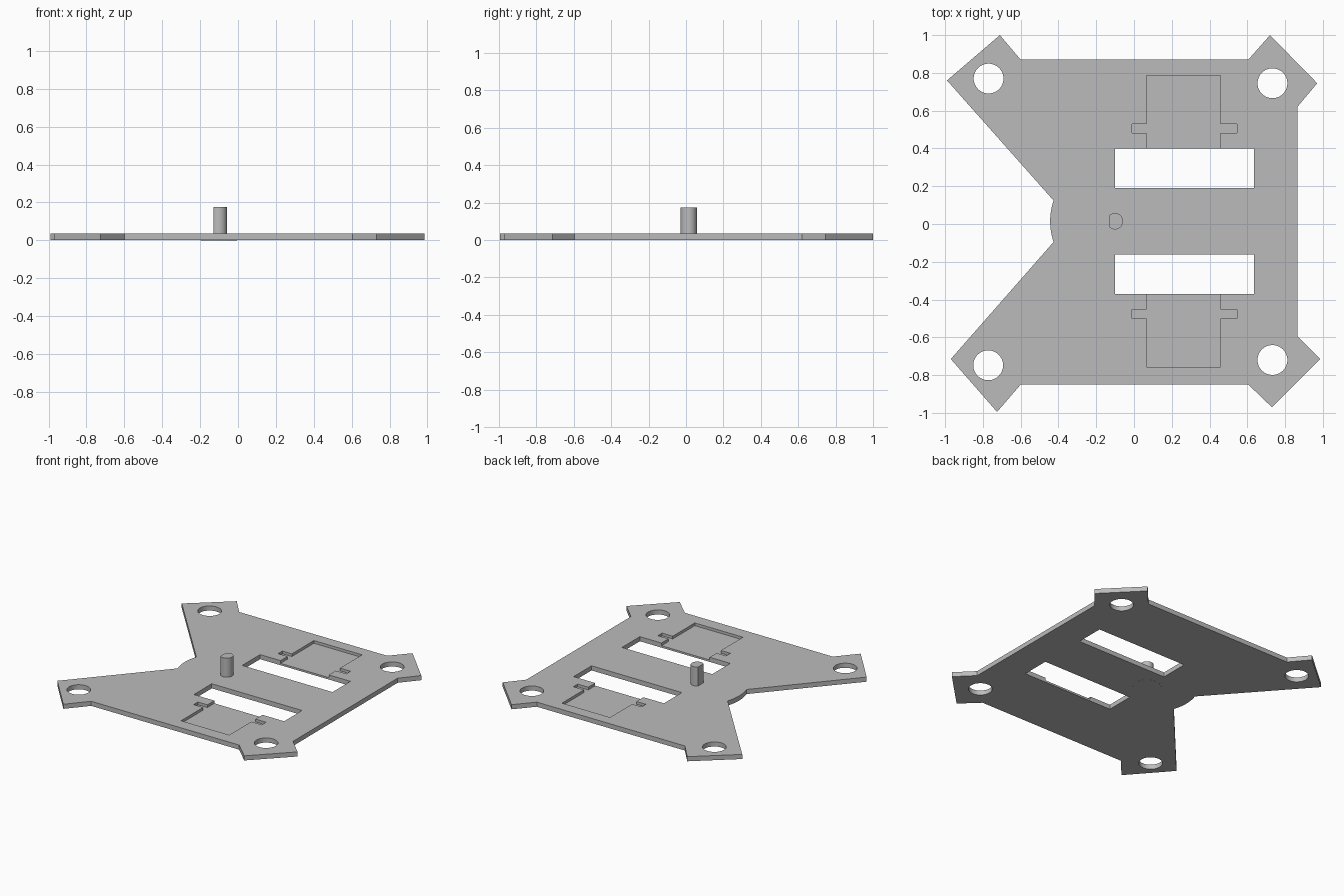
import bpy
import bmesh
from math import pi, cos, sin, acos, atan2

if "Cube" in bpy.data.objects:
    bpy.data.objects.remove(bpy.data.objects["Cube"], do_unlink=True)

THICK = 0.035
MID_Y = 0.0145          # mirror line of the slots and pockets
PEG_X, PEG_R = -0.101, 0.043

grey = bpy.data.materials.new("plain grey")
grey.use_nodes = True
grey.diffuse_color = (0.5, 0.5, 0.5, 1)
grey.node_tree.nodes["Principled BSDF"].inputs["Base Color"].default_value = (0.5, 0.5, 0.5, 1)


def arc(cx, cy, r, start, end, steps):
    """Points along an arc, both ends included."""
    angles = [start + (end - start) * i / steps for i in range(steps + 1)]
    return [(cx + r * cos(a), cy + r * sin(a)) for a in angles]


def prism(name, outline, z0, z1):
    """Upright solid with the given plan outline."""
    bm = bmesh.new()
    base = bm.faces.new([bm.verts.new((x, y, z0)) for x, y in outline])
    top = bmesh.ops.extrude_face_region(bm, geom=[base])["geom"]
    verts = [v for v in top if isinstance(v, bmesh.types.BMVert)]
    bmesh.ops.translate(bm, vec=(0, 0, z1 - z0), verts=verts)
    bmesh.ops.recalc_face_normals(bm, faces=bm.faces[:])
    mesh = bpy.data.meshes.new(name)
    bm.to_mesh(mesh)
    bm.free()
    mesh.materials.append(grey)
    obj = bpy.data.objects.new(name, mesh)
    bpy.context.collection.objects.link(obj)
    return obj


def activate(obj):
    bpy.ops.object.select_all(action='DESELECT')
    obj.select_set(True)
    bpy.context.view_layer.objects.active = obj


def cut(target, outline, z0, z1):
    """Cut a prism out of the target."""
    cutter = prism("cutter", outline, z0, z1)
    cutter.hide_render = True
    mod = target.modifiers.new("cut", 'BOOLEAN')
    mod.operation = 'DIFFERENCE'
    mod.solver = 'EXACT'
    mod.object = cutter
    activate(target)
    bpy.ops.object.modifier_apply(modifier=mod.name)
    bpy.data.objects.remove(cutter, do_unlink=True)


def smooth(obj):
    activate(obj)
    bpy.ops.object.shade_smooth_by_angle(angle=pi / 6)


# Base plate: four pointed corners and a deep notch ending in an arc
rim = atan2(0.11, -0.325)
notch = arc(PEG_X, MID_Y, 0.343, 2 * pi - rim, rim, 12)
outline = [
    (-0.99, 0.76), (-0.71, 1.0), (-0.6, 0.87), (0.605, 0.87),
    (0.72, 1.0), (0.97, 0.745), (0.865, 0.62), (0.865, -0.595),
    (0.985, -0.715), (0.73, -0.97), (0.605, -0.85), (-0.6, -0.85),
    (-0.725, -0.995), (-0.97, -0.715),
] + notch
plate = prism("base_plate", outline, 0.001, THICK)

# Corner mounting holes
for x, y in [(-0.77, 0.77), (0.733, 0.745), (-0.772, -0.748), (0.733, -0.72)]:
    cut(plate, arc(x, y, 0.079, 0, 2 * pi * 47 / 48, 47), -0.1, 0.1)

# Mirrored pair of windows, each with a shallow T-shaped pocket
pocket = [
    (0.067, 0.3), (0.459, 0.3), (0.459, 0.466), (0.545, 0.466),
    (0.545, 0.516), (0.459, 0.516), (0.459, 0.772), (0.067, 0.772),
    (0.067, 0.516), (-0.01, 0.516), (-0.01, 0.466), (0.067, 0.466),
]
window = [(-0.1, 0.177), (0.635, 0.177), (0.635, 0.385), (-0.1, 0.385)]
for side in (1, -1):
    cut(plate, [(x, MID_Y + side * y) for x, y in pocket], 0.015, 0.1)
    cut(plate, [(x, MID_Y + side * y) for x, y in window], -0.1, 0.1)
smooth(plate)

# Upright peg with one flat side
flat = acos(-0.029 / PEG_R)
smooth(prism("pivot_peg", arc(PEG_X, MID_Y, PEG_R, -flat, flat, 36), 0.02, 0.175))

# Flush disc under the peg
smooth(prism("bottom_disc", arc(PEG_X, MID_Y, 0.096, 0, 2 * pi * 47 / 48, 47), 0, 0.02))
